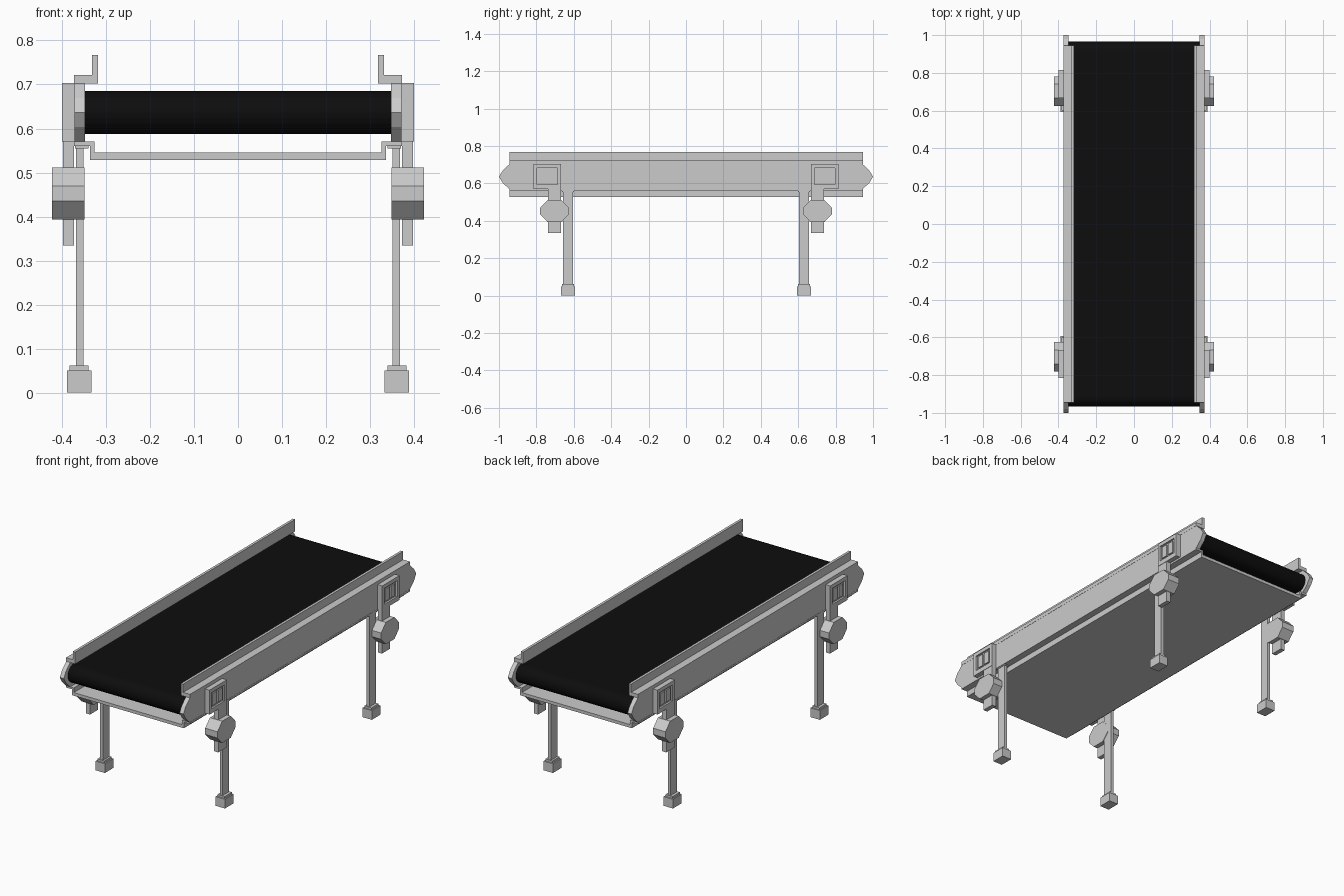
import bpy, bmesh, math

if "Cube" in bpy.data.objects:
    bpy.data.objects.remove(bpy.data.objects["Cube"])

black = bpy.data.materials.new("belt_black")
black.diffuse_color = (0.004, 0.004, 0.004, 1)
black.use_nodes = True
black.node_tree.nodes["Principled BSDF"].inputs["Base Color"].default_value = black.diffuse_color


def finish(name, bm, mirror):
    bmesh.ops.recalc_face_normals(bm, faces=bm.faces)
    me = bpy.data.meshes.new(name)
    bm.to_mesh(me)
    bm.free()
    ob = bpy.data.objects.new(name, me)
    bpy.context.collection.objects.link(ob)
    if mirror:
        m = ob.modifiers.new("mirror", 'MIRROR')
        m.use_axis = ('x' in mirror, 'y' in mirror, False)
        m.use_mirror_merge = False
    return ob


def prism(name, pts, axis, lo, hi, mirror=""):
    """Extrude a profile along x (points are y,z) or y (points are x,z)."""
    bm = bmesh.new()
    vs = [bm.verts.new((lo, a, b) if axis == 'x' else (a, lo, b)) for a, b in pts]
    face = bm.faces.new(vs)
    ext = bmesh.ops.extrude_face_region(bm, geom=[face])
    d = (hi - lo, 0, 0) if axis == 'x' else (0, hi - lo, 0)
    bmesh.ops.translate(bm, vec=d, verts=[v for v in ext["geom"] if isinstance(v, bmesh.types.BMVert)])
    return finish(name, bm, mirror)


def boxes(name, items, mirror="xy"):
    """One object from boxes given as (x0, x1, y0, y1, z0, z1)."""
    bm = bmesh.new()
    for x0, x1, y0, y1, z0, z1 in items:
        r = bmesh.ops.create_cube(bm, size=1)
        bmesh.ops.scale(bm, vec=(x1 - x0, y1 - y0, z1 - z0), verts=r["verts"])
        bmesh.ops.translate(bm, vec=((x0 + x1) / 2, (y0 + y1) / 2, (z0 + z1) / 2), verts=r["verts"])
    return finish(name, bm, mirror)


# belt loop with rounded ends
R, ZC, YC = 0.049, 0.636, 0.916
N = 12
loop = []
for s in (1, -1):
    for i in range(N + 1):
        a = -math.pi / 2 + math.pi * i / N
        loop.append((s * (YC + R * math.cos(a)), ZC + s * R * math.sin(a)))
belt = prism("belt", loop, 'x', -0.348, 0.348)
belt.data.materials.append(black)

# side panels with faceted ends
end = [(0.945, 0.57), (0.98, 0.603), (1.0, 0.636), (0.98, 0.669), (0.945, 0.702)]
prism("side_panel", end + [(-y, z) for y, z in reversed(end)], 'x', 0.348, 0.372, "x")

# L-shaped guide rails
prism("guide_rail", [(0.318, 0.767), (0.332, 0.767), (0.332, 0.722), (0.373, 0.722),
                     (0.373, 0.702), (0.318, 0.702)], 'y', -0.945, 0.945, "x")

# folded tray under the belt
half = [(0.336, 0.528), (0.336, 0.56), (0.373, 0.56), (0.373, 0.57), (0.326, 0.57), (0.326, 0.545)]
prism("under_tray", half + [(-x, z) for x, z in reversed(half)], 'y', -0.945, 0.945)

# legs, mounting plates and feet
boxes("leg", [(0.351, 0.368, -0.658, -0.604, 0.06, 0.556)])
boxes("leg_mount", [(0.34, 0.37, -0.662, -0.6, 0.554, 0.561)])
boxes("foot", [(0.333, 0.389, -0.668, -0.594, 0, 0.05),
               (0.34, 0.383, -0.662, -0.6, 0.05, 0.061)])

# control box: backing, raised rim and two switches in a recess
Y0, Y1, Z0, Z1 = -0.816, -0.668, 0.57, 0.703
y0, y1, z0, z1 = -0.797, -0.686, 0.595, 0.682
boxes("control_box", [(0.372, 0.39, Y0, Y1, Z0, Z1),
                      (0.39, 0.4, Y0, y0, Z0, Z1), (0.39, 0.4, y1, Y1, Z0, Z1),
                      (0.39, 0.4, y0, y1, Z0, z0), (0.39, 0.4, y0, y1, z1, Z1)])
boxes("switches", [(0.388, 0.397, -0.784, -0.746, 0.606, 0.672),
                   (0.388, 0.397, -0.736, -0.698, 0.606, 0.672)])

# hanging bracket and octagonal clamp knob
boxes("bracket_stem", [(0.373, 0.398, -0.738, -0.668, 0.334, 0.572)])
octagon = [(0.037, 0.059), (0.077, 0.017), (0.077, -0.017), (0.037, -0.059),
           (-0.037, -0.059), (-0.077, -0.017), (-0.077, 0.017), (-0.037, 0.059)]
prism("clamp_knob", [(y - 0.703, z + 0.452) for y, z in octagon], 'x', 0.349, 0.423, "xy")
